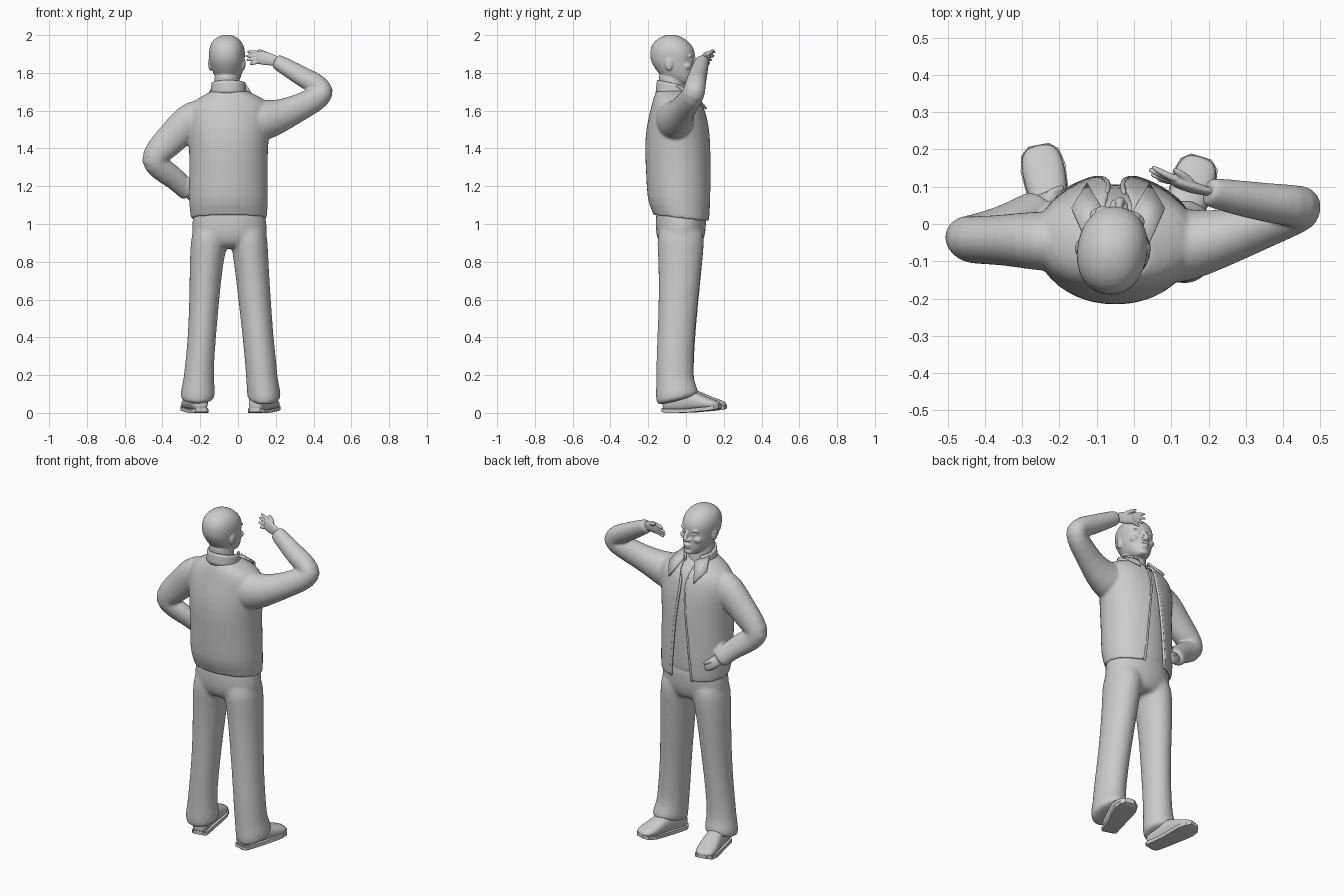
import bpy, bmesh, math
from mathutils import Vector, Matrix

grey = bpy.data.materials.new("plain grey")
grey.diffuse_color = (0.6, 0.6, 0.6, 1)


def finish(name, bm, sub=1, thick=0):
    me = bpy.data.meshes.new(name)
    bm.to_mesh(me)
    bm.free()
    ob = bpy.data.objects.new(name, me)
    bpy.context.collection.objects.link(ob)
    me.materials.append(grey)
    for f in me.polygons:
        f.use_smooth = True
    if sub:
        m = ob.modifiers.new("smooth", 'SUBSURF')
        m.levels = m.render_levels = sub
    if thick:
        m = ob.modifiers.new("cloth", 'SOLIDIFY')
        m.thickness, m.offset = thick, 0
    return ob


def fuse(name, parts, voxel, rounds):
    """Merge overlapping parts into one softly blended surface."""
    bpy.context.view_layer.update()
    dg = bpy.context.evaluated_depsgraph_get()
    bm = bmesh.new()
    for ob in parts:
        me = bpy.data.meshes.new_from_object(ob.evaluated_get(dg))
        me.transform(ob.matrix_world)
        bm.from_mesh(me)
    for ob in parts:
        bpy.data.objects.remove(ob)
    ob = finish(name, bm, 0)
    m = ob.modifiers.new("merge", 'REMESH')
    m.mode, m.voxel_size, m.use_smooth_shade = 'VOXEL', voxel, True
    m = ob.modifiers.new("blend", 'SMOOTH')
    m.factor, m.iterations = .5, rounds
    return ob


def skin(name, rings, closed=True, sub=1, thick=0):
    """Bridge a list of point rings into one surface."""
    bm = bmesh.new()
    vs = [[bm.verts.new(p) for p in r] for r in rings]
    n = len(vs[0])
    for a, b in zip(vs, vs[1:]):
        for i in range(n if closed else n - 1):
            j = (i + 1) % n
            bm.faces.new((a[i], a[j], b[j], b[i]))
    if closed:
        bm.faces.new(vs[0][::-1])
        bm.faces.new(vs[-1])
    bmesh.ops.recalc_face_normals(bm, faces=bm.faces)
    return finish(name, bm, sub, thick)


def spow(v, e):
    return math.copysign(abs(v) ** e, v)


def slab(z, x0, x1, y0, y1, tilt=0, gap=0, p=2.08, n=20):
    """Horizontal rounded ring; gap leaves it open at the front (+y)."""
    cx, cy, rx, ry = (x0 + x1) / 2, (y0 + y1) / 2, (x1 - x0) / 2, (y1 - y0) / 2
    pts = []
    g = math.pi / 2 - math.acos((gap / rx) ** (p / 2)) if gap else 0
    for i in range(n):
        t = math.pi / 2 + g + (2 * math.pi - 2 * g) * i / (n - 1 if gap else n)
        y = ry * spow(math.sin(t), 2 / p)
        pts.append((cx + rx * spow(math.cos(t), 2 / p), cy + y, z + tilt * y))
    return pts


def tube(name, path, n=12, flat=1, sub=1):
    """Limb through points (x, y, z, radius)."""
    pts = [Vector(q[:3]) for q in path]
    rings, old = [], None
    for i, c in enumerate(pts):
        a = (c - pts[i - 1]).normalized() if i else Vector()
        b = (pts[i + 1] - c).normalized() if i < len(pts) - 1 else Vector()
        t = (a + b).normalized()
        if old is None:
            u = t.cross(Vector((0, 1, 0))).normalized()
        else:
            u = old.rotation_difference(t) @ u
        old, w = t, t.cross(u)
        r = path[i][3]
        rings.append([c + u * r * math.cos(k * math.tau / n) + w * r * flat * math.sin(k * math.tau / n)
                      for k in range(n)])
    return skin(name, rings, sub=sub)


def ball(name, c, s):
    bm = bmesh.new()
    bmesh.ops.create_uvsphere(bm, u_segments=16, v_segments=10, radius=1,
                              matrix=Matrix.Translation(c) @ Matrix.Diagonal((*s, 1)))
    return finish(name, bm, 0)


# Jacket body open down the front, blended with both sleeves
torso = [(1.03, -.243, .147, -.165, .12, -.12, .07), (1.06, -.248, .149, -.175, .125, -.1, .068),
         (1.13, -.256, .154, -.2, .127, 0, .06), (1.25, -.252, .15, -.204, .127, 0, .05),
         (1.4, -.253, .153, -.213, .124, 0, .035), (1.5, -.262, .162, -.206, .117, 0, .022),
         (1.58, -.268, .172, -.188, .1, 0, .018), (1.635, -.25, .165, -.175, .08, 0, .025),
         (1.675, -.18, .1, -.162, .045, 0, .035), (1.70, -.13, .035, -.15, .015, 0, .04)]
body = skin("body", [slab(*r) for r in torso], closed=False, thick=.016)
left = tube("left", [(-.13, -.05, 1.58, .07), (-.20, -.05, 1.57, .1), (-.268, -.044, 1.54, .1),
     (-.345, -.043, 1.458, .085), (-.415, -.043, 1.39, .081), (-.453, -.042, 1.335, .079),
     (-.408, -.028, 1.29, .07), (-.335, .004, 1.243, .06), (-.275, .038, 1.182, .056),
     (-.25, .054, 1.158, .054)], 14, .82)
right = tube("right", [(.03, -.06, 1.54, .1), (.10, -.06, 1.55, .122), (.18, -.052, 1.555, .102),
     (.27, -.03, 1.59, .08), (.36, .003, 1.634, .071), (.435, .033, 1.675, .068),
     (.457, .045, 1.706, .066), (.418, .05, 1.742, .061), (.36, .057, 1.768, .058),
     (.28, .07, 1.817, .052), (.205, .085, 1.86, .043), (.195, .087, 1.865, .04)], 14, .9)
fuse("jacket", [body, left, right], .007, 8)
# Shirt under the jacket
skin("shirt", [slab(z, a + .018, b - .018, c + .018, d - .018) for z, a, b, c, d, *_ in torso])

# Collar band and the two pointed lapels
skin("collar", [slab(z, -.05 - w, -.05 + w, b, f, t, g, 2) for z, w, b, f, t, g in
     [(1.68, .09, -.156, .03, -.15, .045), (1.715, .089, -.153, .02, -.15, .045),
      (1.745, .085, -.148, .015, -.2, .045)]], closed=False, thick=.012)
for side, s, c in (("left", -1, -.045), ("right", 1, -.04)):
    bm = bmesh.new()
    flap = [(.035, .03, 1.70), (.082, -.05, 1.735), (.122, .04, 1.67), (.08, .108, 1.61)]
    bm.faces.new([bm.verts.new((c + s * x, y, z)) for x, y, z in flap])
    finish(side + "_collar_point", bm, 0, .012)
    # Front edge band following the opening
    edge = []
    for z, a, b, f, d, t, g in torso[:-2]:
        edge.append((-.05 + s * g, slab(z, a, b, f, d, t, g)[0][1], z + t * (d - f) / 2, .008))
    tube(side + "_jacket_edge", edge, 8)

# Raised hand
hand = [tube("palm", [(.22, .084, 1.853, .027), (.185, .09, 1.868, .031), (.15, .1, 1.876, .039),
        (.115, .113, 1.881, .038), (.1, .12, 1.882, .03)], 10, .45),
        tube("thumb", [(.165, .1, 1.89, .013), (.135, .13, 1.91, .012), (.1, .15, 1.922, .008)], 8)]
for bz, tip in [(1.905, (.043, .157, 1.912)), (1.891, (.034, .15, 1.888)),
                (1.875, (.04, .135, 1.866)), (1.86, (.058, .122, 1.845))]:
    a, b = Vector((.125, .115, bz)), Vector(tip)
    m = a.lerp(b, .5) + Vector((0, -.004, .002))
    hand.append(tube("finger", [(*a, .0115), (*m, .0105), (*b, .008)], 8))
fuse("raised_hand", hand, .0035, 3)

# Hand tucked at the hip
fuse("hip_hand", [tube("palm", [(-.275, .04, 1.185, .028), (-.25, .06, 1.157, .034), (-.222, .07, 1.136, .037),
                                (-.195, .077, 1.12, .034), (-.175, .08, 1.105, .025)], 10, .6),
                  tube("thumb", [(-.235, .077, 1.165, .013), (-.205, .092, 1.15, .012), (-.185, .1, 1.138, .009)], 8)],
     .005, 3)

# Trousers: hips blended into both legs, the left leg standing slightly forward
pants = [skin("hips", [slab(*r) for r in
         [(1.12, -.225, .13, -.15, .1), (1.05, -.24, .147, -.162, .11), (.98, -.248, .157, -.163, .108),
          (.93, -.246, .156, -.157, .1), (.89, -.2, .11, -.14, .085), (.87, -.13, .04, -.11, .06)]])]
legs = {"left": [(1.0, -.235, -.055, -.14, .09), (.92, -.252, -.047, -.152, .1), (.8, -.257, -.078, -.138, .089),
                 (.6, -.259, -.098, -.128, .068), (.4, -.266, -.116, -.127, .05), (.25, -.282, -.126, -.128, .042),
                 (.17, -.291, -.126, -.126, .042), (.12, -.304, -.12, -.13, .055), (.085, -.306, -.122, -.128, .06),
                 (.062, -.303, -.124, -.124, .06)],
        "right": [(1.0, -.045, .145, -.14, .09), (.92, -.043, .159, -.157, .1), (.8, -.022, .162, -.147, .088),
                  (.6, .0, .175, -.146, .065), (.4, .024, .189, -.153, .046), (.25, .037, .206, -.16, .04),
                  (.17, .043, .212, -.158, .042), (.12, .046, .226, -.163, .06), (.085, .048, .228, -.16, .068),
                  (.062, .05, .226, -.156, .068)]}
for side, rings in legs.items():
    k = len(rings)
    pants.append(skin(side, [slab(*r, tilt=max(0, .28 - .07 * (k - 1 - i)), p=2) for i, r in enumerate(rings)]))
fuse("trousers", pants, .01, 12)

# Shoes: upper and thin sole lofted from heel to toe (y, half width, bottom, top)
shoe = [(-.125, .03, .012, .07), (-.105, .044, .006, .1), (-.04, .047, .006, .13), (.03, .05, .008, .13),
        (.09, .057, .013, .105), (.15, .061, .018, .08), (.195, .052, .023, .066), (.217, .028, .03, .055)]


def section(y, w, z0, z1, n=12):
    return [(w * spow(math.cos(t), .8), y, (z0 + z1) / 2 + (z1 - z0) / 2 * spow(math.sin(t), .8))
            for t in (k * math.tau / n for k in range(n))]


for side, x, y, yaw, size in (("left", -.217, .012, 11, .94), ("right", .122, -.01, -17, .92)):
    parts = [skin(side + "_shoe", [section(*r) for r in shoe]),
             skin(side + "_sole", [[(-w, a, b - .006), (w, a, b - .006), (w, a, b + .014), (-w, a, b + .014)]
                                   for a, w, b, c in shoe], sub=0)]
    for ob in parts:
        ob.matrix_world = (Matrix.Translation((x, y, 0)) @ Matrix.Rotation(math.radians(yaw), 4, 'Z')
                           @ Matrix.Diagonal((1, size, 1, 1)))
    for f in parts[1].data.polygons:
        f.use_smooth = False

# Head, face and neck, turned slightly to one side
X = -.058
face = [skin("skull", [slab(z, X - w, X + w, b, f, p=2.15) for z, w, b, f in
        [(1.738, .026, -.03, .036), (1.75, .048, -.08, .047), (1.775, .068, -.128, .05), (1.81, .081, -.157, .05),
         (1.845, .09, -.179, .047), (1.865, .093, -.187, .044), (1.885, .095, -.192, .051),
         (1.92, .096, -.192, .047), (1.955, .086, -.18, .027), (1.982, .064, -.152, -.006),
         (1.997, .036, -.117, -.038), (2.002, .012, -.09, -.065)]]),
        skin("throat", [slab(z, X - w, X + w, b, f, p=2) for z, w, b, f in
             [(1.64, .08, -.13, .02), (1.70, .069, -.14, .0), (1.75, .068, -.145, -.005), (1.82, .066, -.15, .0)]]),
        tube("nose", [(X, .042, 1.886, .010), (X, .056, 1.86, .012), (X, .067, 1.838, .017), (X, .052, 1.822, .014)], 8),
        ball("upper_lip", (X, .05, 1.800), (.026, .012, .007)),
        ball("lower_lip", (X, .048, 1.785), (.022, .012, .008)),
        ball("chin", (X, .038, 1.757), (.026, .018, .017))]
for s in (-1, 1):
    face += [ball("nostril", (X + s * .014, .052, 1.831), (.011, .013, .009)),
             ball("eye", (X + s * .034, .030, 1.866), (.016, .012, .008)),
             ball("brow", (X + s * .034, .030, 1.889), (.03, .013, .009)),
             ball("cheek", (X + s * .045, .015, 1.835), (.03, .024, .022)),
             ball("ear", (X + s * .087, -.077, 1.848), (.013, .023, .036))]
pivot = Matrix.Translation((X, -.07, 0))
for ob in face:
    ob.matrix_world = pivot @ Matrix.Rotation(math.radians(-9), 4, 'Z') @ pivot.inverted()
fuse("head", face, .0042, 4)
